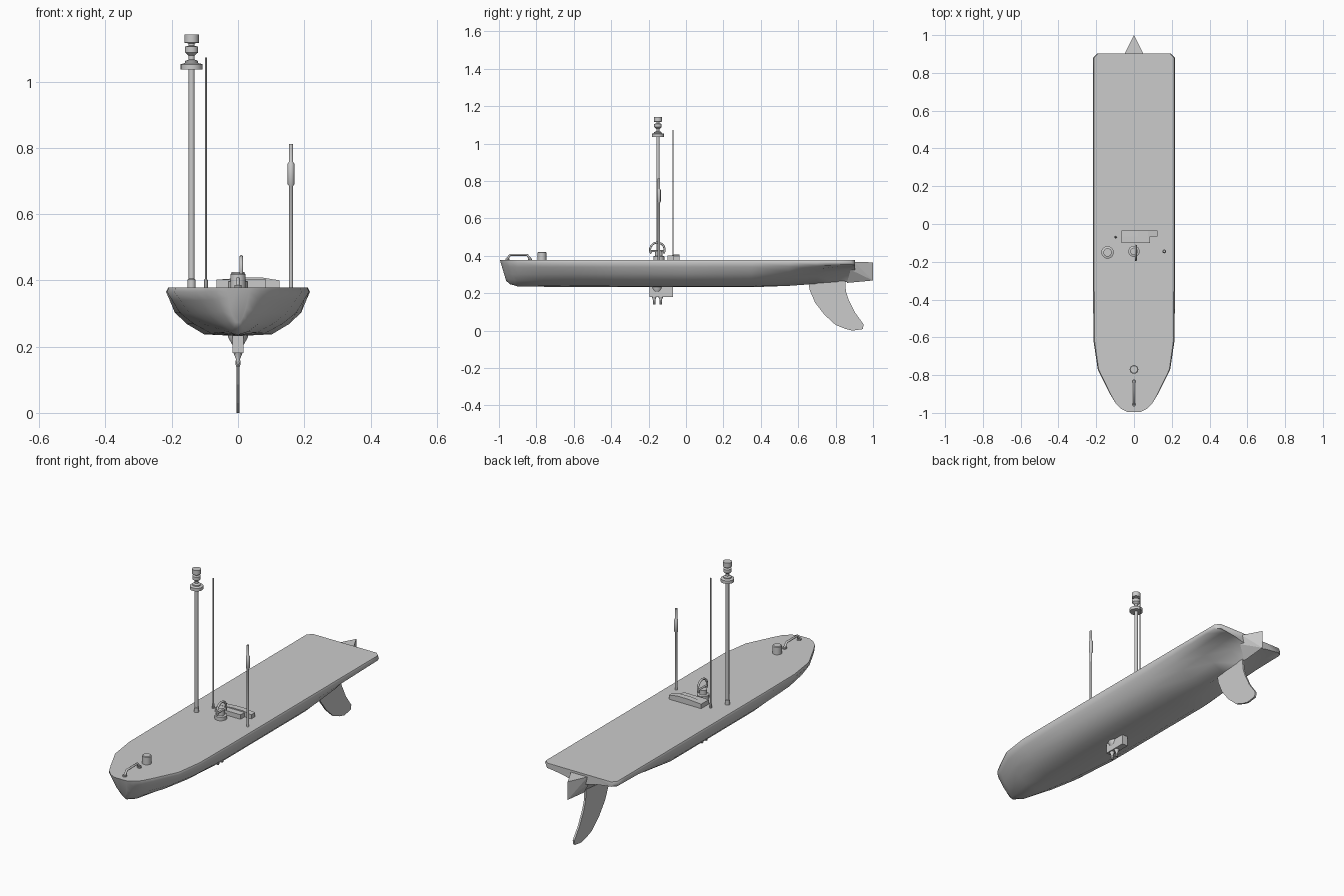
import bpy, bmesh, math
from mathutils import Vector

if "Cube" in bpy.data.objects:
    bpy.data.objects.remove(bpy.data.objects["Cube"])

grey = bpy.data.materials.new("light grey")
grey.use_nodes = True
colour = (0.6, 0.6, 0.6, 1)
grey.diffuse_color = colour
grey.node_tree.nodes["Principled BSDF"].inputs["Base Color"].default_value = colour
DECK = 0.378


def finish(name, bm, smooth=None):
    bmesh.ops.recalc_face_normals(bm, faces=bm.faces)
    mesh = bpy.data.meshes.new(name)
    bm.to_mesh(mesh)
    bm.free()
    mesh.materials.append(grey)
    ob = bpy.data.objects.new(name, mesh)
    bpy.context.collection.objects.link(ob)
    if smooth:
        bpy.ops.object.select_all(action="DESELECT")
        ob.select_set(True)
        bpy.context.view_layer.objects.active = ob
        bpy.ops.object.shade_smooth_by_angle(angle=math.radians(smooth))
    return ob


def loft(name, rings, smooth=None):
    """Skin closed rings of equal length and cap both ends."""
    bm = bmesh.new()
    loops = [[bm.verts.new(p) for p in ring] for ring in rings]
    n = len(loops[0])
    for a, b in zip(loops, loops[1:]):
        for i in range(n):
            j = (i + 1) % n
            bm.faces.new((a[i], a[j], b[j], b[i]))
    bm.faces.new(loops[0])
    bm.faces.new(loops[-1])
    return finish(name, bm, smooth)


def turned(name, x, y, profile, sides=16):
    """Vertical round part from (radius, height) pairs."""
    turns = [math.tau * i / sides for i in range(sides)]
    rings = [[(x + r * math.cos(t), y + r * math.sin(t), z) for t in turns]
             for r, z in profile]
    return loft(name, rings, 35)


def plate_x(name, outline, x, half):
    """Outline in y and z, given thickness across x."""
    return loft(name, [[(x + s * half, y, z) for y, z in outline] for s in (-1, 1)])


def plate_z(name, outline, low, high):
    return loft(name, [[(x, y, z) for x, y in outline] for z in (low, high)])


def tube(name, path, radius):
    data = bpy.data.curves.new(name, "CURVE")
    data.dimensions = "3D"
    data.bevel_depth = radius
    data.bevel_resolution = 2
    data.use_fill_caps = True
    line = data.splines.new("POLY")
    line.points.add(len(path) - 1)
    for point, co in zip(line.points, path):
        point.co = (*co, 1)
    data.materials.append(grey)
    ob = bpy.data.objects.new(name, data)
    bpy.context.collection.objects.link(ob)


# Hull: half sections as (width share, height), blended along the length
full = [(1, .365), (.95, .34), (.88, .303), (.71, .268), (.47, .237), (0, .232)]
bow = [(.99, .365), (.88, .34), (.7, .30), (.45, .268), (.2, .245), (0, .236)]
stern = [(1, .365), (.97, .352), (.75, .347), (.5, .34), (.2, .325), (0, .262)]
# y, half width, blend (-1 bow to +1 stern), lift of the keel
stations = [(-.995, .035, -1, .03), (-.98, .068, -1, .012), (-.95, .1, -1, .003),
            (-.9, .128, -.9, 0), (-.77, .193, -.65, 0), (-.62, .215, -.35, 0),
            (-.35, .217, 0, 0), (0, .217, 0, 0), (.35, .217, 0, 0),
            (.55, .217, .25, 0), (.7, .217, .6, 0), (.82, .217, .9, 0),
            (.88, .217, 1, 0), (.903, .195, 1, 0)]
rings = []
for y, width, blend, lift in stations:
    other = bow if blend < 0 else stern
    half = [(0, DECK), (width * .5, DECK), (width * .97, DECK)]
    for (fx, fz), (ox, oz) in zip(full, other):
        k = abs(blend)
        z = fz + (oz - fz) * k
        z += lift * (DECK - z) / .14
        half.append((width * (fx + (ox - fx) * k), z))
    # the stem rakes forward towards the deck
    rake = .3 if y < -.94 else 0
    loop = half + [(-x, z) for x, z in half[-2:0:-1]]
    rings.append([(x, y + rake * (DECK - z), z) for x, z in loop])
loft("hull", rings, 60)

# Pointed tail behind the transom
bm = bmesh.new()
for co in [(-.05, .9, .367), (.05, .9, .367), (0, 1, .365), (0, 1, .268),
           (0, .86, .255), (-.045, .88, .325), (.045, .88, .325)]:
    bm.verts.new(co)
bmesh.ops.convex_hull(bm, input=bm.verts)
finish("tail", bm)

# Swept fin under the stern
plate_x("fin", [(.655, .27), (.66, .22), (.69, .15), (.74, .085), (.8, .03),
                (.85, .01), (.89, 0), (.945, .008), (.95, .033), (.905, .095),
                (.87, .165), (.855, .21), (.85, .28)], 0, .005)

# Sensor pod below the hull
plate_x("pod", [(-.195, .18), (-.07, .18), (-.07, .24), (-.195, .24)], 0, .017)
turned("pod_collar", 0, -.155, [(.017, .205), (.03, .228), (.03, .24)])
for side, y in (("front", -.17), ("back", -.135)):
    turned(side + "_probe", 0, y,
           [(.014, .182), (.006, .162), (.008, .152), (.006, .14)], 10)

# Main mast with stacked lights
turned("main_mast", -.14, -.15, [(.012, DECK), (.012, .402), (.009, .405), (.009, 1.036)])
turned("mast_head", -.14, -.15,
       [(.033, 1.036), (.033, 1.052), (.02, 1.056), (.02, 1.062), (.009, 1.066),
        (.009, 1.078), (.02, 1.088), (.02, 1.105), (.009, 1.108), (.009, 1.115),
        (.022, 1.117), (.022, 1.142)], 20)

# Whip aerial and stout aerial
turned("whip_aerial", -.097, -.07, [(.006, DECK), (.006, .4), (.003, .405), (.003, 1.072)], 8)
turned("stout_aerial", .16, -.145,
       [(.0065, DECK), (.0065, .685), (.01, .69), (.01, .752), (.0065, .757), (.0065, .812)], 12)

# Stepped deck box with a sloping end
plate_z("deck_box", [(-.065, -.1), (.085, -.1), (.085, -.065), (-.065, -.065)], DECK, .402)
loft("box_back", [[(x, y, z) for x, z in
                   [(-.065, DECK), (.125, DECK), (.125, .4), (.075, .408), (.02, .408), (-.065, .402)]]
                  for y in (-.066, -.035)])

# Lifting ring on its base
turned("ring_base", 0, -.145, [(.03, DECK), (.03, .397), (.02, .4), (.02, .425)])
arc = [math.radians(-30 + 20 * i) for i in range(13)]
tube("lifting_ring", [(.01, -.153 + .039 * math.cos(a), .432 + .039 * math.sin(a))
                      for a in arc], .0055)
tube("ring_cross_bar", [(.01, -.19, .425), (.01, -.116, .425)], .005)

# Bow fittings
turned("bow_post", 0, -.77, [(.023, DECK), (.023, .418), (.019, .421)])
tube("bow_handle", [(0, -.96, DECK), (0, -.94, .405), (0, -.85, .405), (0, -.828, DECK)], .006)
for side, y in (("front", -.955), ("back", -.833)):
    turned(side + "_handle_foot", 0, y, [(.011, DECK - .004), (.011, .386)], 10)
